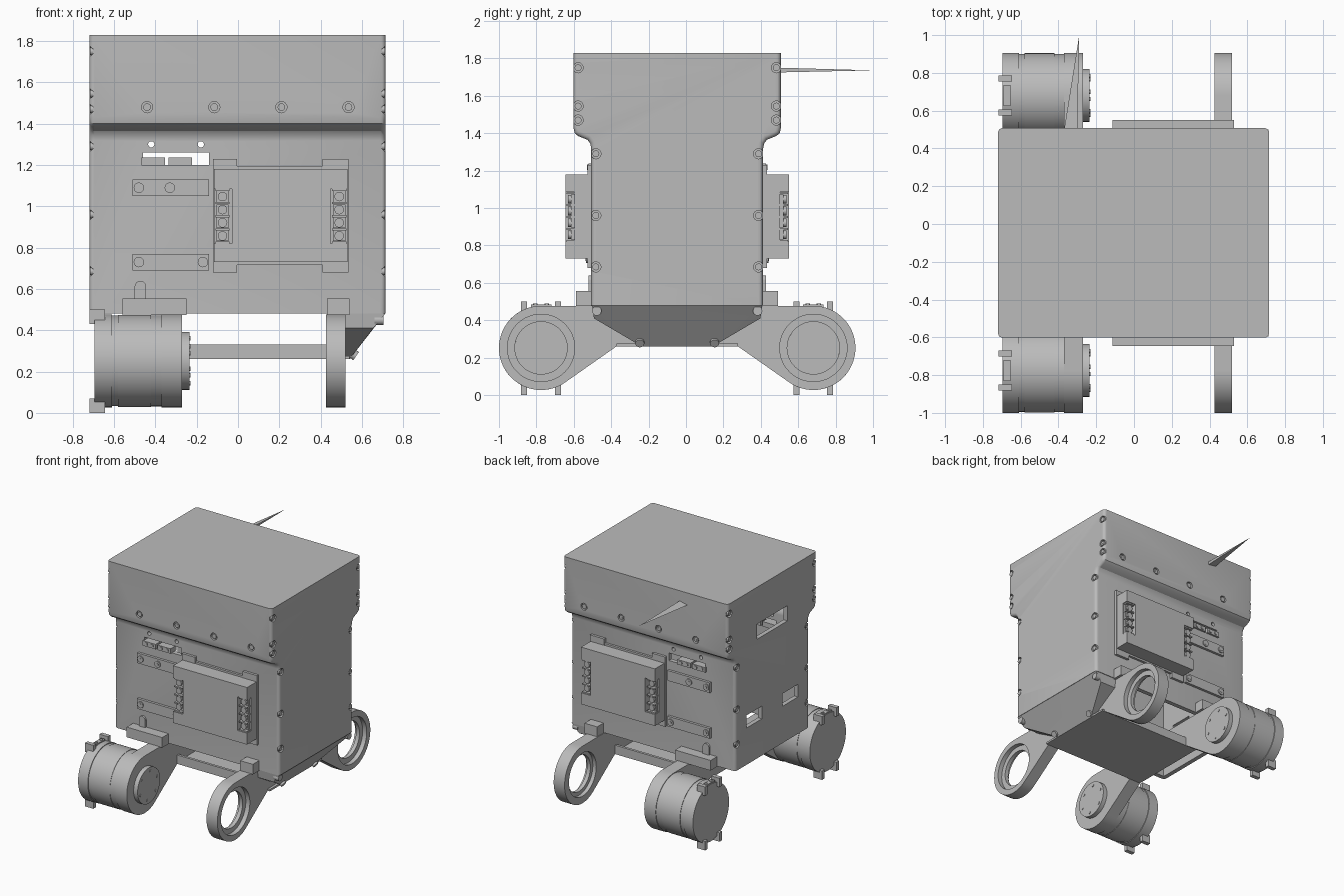
import bpy, bmesh, math
from mathutils import Matrix, Vector

cube = bpy.data.objects.get("Cube")
if cube:
    bpy.data.objects.remove(cube, do_unlink=True)

YC = -0.047           # depth centre of the body
SIDES = (-1, 1)       # front, back
HUB_V, HUB_Z, HUB_R = 0.728, 0.252, 0.225

grey = bpy.data.materials.new("light_grey")
grey.use_nodes = True
GREY = (0.5, 0.5, 0.5, 1)
grey.diffuse_color = GREY
grey.node_tree.nodes["Principled BSDF"].inputs["Base Color"].default_value = GREY
made = []


def finish(name, bm):
    bmesh.ops.recalc_face_normals(bm, faces=bm.faces[:])
    mesh = bpy.data.meshes.new(name)
    bm.to_mesh(mesh)
    bm.free()
    mesh.materials.append(grey)
    ob = bpy.data.objects.new(name, mesh)
    bpy.context.collection.objects.link(ob)
    made.append(ob)
    return ob


def box(bm, xs, ys, zs):
    lo, hi = zip(sorted(xs), sorted(ys), sorted(zs))
    size = Vector(hi) - Vector(lo)
    mid = (Vector(hi) + Vector(lo)) / 2
    bmesh.ops.create_cube(bm, size=1, matrix=Matrix.Translation(mid) @ Matrix.Diagonal(size).to_4x4())


def rod(bm, a, b, r, n=24):
    a, b = Vector(a), Vector(b)
    turn = (b - a).to_track_quat('Z', 'Y').to_matrix().to_4x4()
    bmesh.ops.create_cone(bm, cap_ends=True, segments=n, radius1=r, radius2=r,
                          depth=(b - a).length, matrix=Matrix.Translation((a + b) / 2) @ turn)


def prism(bm, outline, x0, x1):
    """Extrude a (depth, height) outline along x."""
    face = bm.faces.new([bm.verts.new((x0, YC + v, z)) for v, z in outline])
    new = bmesh.ops.extrude_face_region(bm, geom=[face], use_keep_orig=True)["geom"]
    bmesh.ops.translate(bm, vec=(x1 - x0, 0, 0), verts=[g for g in new if isinstance(g, bmesh.types.BMVert)])


def cut(target, bm):
    cutter = finish("cutter", bm)
    made.remove(cutter)
    cutter.hide_render = True
    mod = target.modifiers.new("cut", 'BOOLEAN')
    mod.operation, mod.solver, mod.object = 'DIFFERENCE', 'EXACT', cutter
    bpy.context.view_layer.objects.active = target
    bpy.ops.object.modifier_apply(modifier=mod.name)
    bpy.data.objects.remove(cutter, do_unlink=True)


def face_y(s, v):
    return YC + s * v


# Body shell: stepped profile, hollow and open underneath
def body_outline(inset, bottom):
    half = [(.46, bottom), (.46, 1.32), (.465, 1.345), (.48, 1.365), (.53, 1.385),
            (.548, 1.4), (.555, 1.43), (.555, 1.83 - inset)]
    half = [(v - inset, z) for v, z in half]
    return half + [(-v, z) for v, z in reversed(half)]


bm = bmesh.new()
prism(bm, body_outline(0, .48), -.72, .715)
ends = [e for e in bm.edges if abs(e.verts[0].co.x - e.verts[1].co.x) < .01
        and abs(e.verts[0].co.z - e.verts[1].co.z) > .01]
bmesh.ops.bevel(bm, geom=ends, offset=.025, segments=4, profile=.5, affect='EDGES')
body = finish("body_shell", bm)
bm = bmesh.new()
prism(bm, body_outline(.035, .4), -.685, .68)
cut(body, bm)

# Screw sockets, cable slots and side windows
holes, heads = bmesh.new(), bmesh.new()


def socket(p, d, r=.027):
    p, d = Vector(p), Vector(d)
    rod(holes, p + d * .03, p - d * .018, r)
    rod(heads, p - d * .02, p - d * .004, r * .68, 16)
    rod(heads, p - d * .006, p - d * .003, r * .3, 6)


for s in SIDES:
    for x, d in ((-.72, -1), (.715, 1)):
        for z in (1.75, 1.545, 1.47):
            socket((x, face_y(s, .53), z), (d, 0, 0))
        for z in (1.29, .96, .685):
            socket((x, face_y(s, .435), z), (d, 0, 0))
    for x in (-.44, -.115, .21, .535):
        socket((x, face_y(s, .555), 1.48), (0, s, 0))
    for x in (-.42, -.18):
        rod(holes, (x, face_y(s, .5), 1.3), (x, face_y(s, .4), 1.3), .015)
    box(holes, (-.46, -.14), (face_y(s, .5), face_y(s, .4)), (1.2, 1.26))
    box(holes, (-.75, -.66), (face_y(s, .13), face_y(s, .32)), (.77, .87))
box(holes, (-.75, -.66), (YC - .19, YC + .19), (1.42, 1.54))
cut(body, holes)
finish("body_screws", heads)

# Sloped chin under the left wall, and the floor tray
bm = bmesh.new()
for v in (-1, 1):
    for x, w, z in ((.712, .455, .48), (.655, .445, .41), (.54, .19, .26),
                    (.52, .455, .48), (.52, .445, .41), (.52, .19, .26)):
        bm.verts.new((x, YC + v * w, z))
bmesh.ops.convex_hull(bm, input=bm.verts[:])
finish("chin", bm)
bm = bmesh.new()
for s in SIDES:
    rod(bm, (.66, face_y(s, .43), .45), (.705, face_y(s, .43), .45), .025)
    rod(bm, (.55, face_y(s, .2), .29), (.572, face_y(s, .2), .275), .024)
finish("chin_screws", bm)
bm = bmesh.new()
box(bm, (-.37, .54), (YC - .325, YC + .325), (.26, .275))
for s in SIDES:
    box(bm, (-.37, .52), (face_y(s, .325), face_y(s, .305)), (.26, .33))
finish("floor_tray", bm)

# Twin-ended suspension plates with stepped bearing rings
arc = [math.radians(90 + i * 216 / 36) for i in range(37)]
left_half = [(-HUB_V + HUB_R * math.cos(a), HUB_Z + HUB_R * math.sin(a)) for a in arc] + [(-.325, .26)]
plate = left_half + [(-v, z) for v, z in reversed(left_half)]
for name, x0, x1 in (("left_arm_plate", .425, .52), ("right_arm_plate", -.37, -.27)):
    bm = bmesh.new()
    prism(bm, plate, x0, x1)
    arm = finish(name, bm)
    if x0 > 0:
        for r, a, b in ((.14, x0 - .1, x1 + .1), (.18, x1 - .035, x1 + .1), (.17, x0 - .1, x0 + .03)):
            bm = bmesh.new()
            for s in SIDES:
                rod(bm, (a, face_y(s, HUB_V), HUB_Z), (b, face_y(s, HUB_V), HUB_Z), r, 48)
            cut(arm, bm)

# Hinge blocks where the plates meet the body
bm = bmesh.new()
for s in SIDES:
    for xs in ((-.56, -.25), (.43, .54)):
        box(bm, xs, (face_y(s, .455), face_y(s, .54)), (.475, .555))
    box(bm, (-.5, -.445), (face_y(s, .455), face_y(s, .475)), (.55, .615))
    rod(bm, (-.4725, face_y(s, .455), .612), (-.4725, face_y(s, .475), .612), .0275)
finish("hinge_blocks", bm)

# Hub motors with clips, hub face and bolts
for s, side in zip(SIDES, ("front", "back")):
    y = face_y(s, HUB_V)
    bm = bmesh.new()
    for a, b, r in ((-.695, -.61, .225), (-.61, -.58, .219), (-.58, -.42, .223),
                    (-.42, -.32, .22), (-.32, -.275, .215), (-.275, -.235, .14)):
        rod(bm, (a, y, HUB_Z), (b, y, HUB_Z), r, 64)
    for i in range(6):
        t = math.radians(60 * i + 20)
        bolt = (y + .11 * math.cos(t), HUB_Z + .11 * math.sin(t))
        rod(bm, (-.24, *bolt), (-.231, *bolt), .011, 12)
    finish(side + "_motor", bm)
    bm = bmesh.new()
    for v in (-.09, .09):
        for zs in ((.43, .5), (0, .07)):
            box(bm, (-.718, -.645), (y + v - .016, y + v + .016), zs)
    box(bm, (-.69, -.655), (y - .055, y + .055), (.46, .485))
    for v in (-.03, .03):
        rod(bm, (-.672, y + v, .48), (-.672, y + v, .49), .012, 12)
    finish(side + "_motor_clips", bm)

    # Control box on the wall, with notched terminal strips
    bm = bmesh.new()
    box(bm, (-.115, .53), (face_y(s, .475), face_y(s, .598)), (.73, 1.18))
    unit = finish(side + "_control_box", bm)
    bm = bmesh.new()
    for xs in ((-.2, -.03), (.447, .6)):
        box(bm, xs, (face_y(s, .55), face_y(s, .7)), (.82, 1.085))
    cut(unit, bm)
    bm = bmesh.new()
    for x in (-.075, .49):
        for i in range(5):
            z = .825 + i * .0635
            box(bm, (x - .035, x + .035), (face_y(s, .545), face_y(s, .592)), (z - .005, z + .005))
        for i in range(4):
            z = .857 + i * .0635
            box(bm, (x - .03, x + .03), (face_y(s, .545), face_y(s, .568)), (z - .026, z + .026))
            rod(bm, (x, face_y(s, .56), z), (x, face_y(s, .585), z), .023, 16)
    finish(side + "_terminals", bm)

    # Mounting bracket behind the box
    bm = bmesh.new()
    box(bm, (-.09, .51), (face_y(s, .455), face_y(s, .478)), (.715, 1.195))
    for xs in ((-.12, -.005), (.41, .535)):
        box(bm, xs, (face_y(s, .455), face_y(s, .48)), (.68, 1.23))
    finish(side + "_box_bracket", bm)

    # Mounting rails and cable connectors
    bm = bmesh.new()
    for zc, screws in ((1.09, (-.48, -.33)), (.73, (-.48, -.17))):
        box(bm, (-.51, -.14), (face_y(s, .455), face_y(s, .48)), (zc - .04, zc + .04))
        for x in screws:
            rod(bm, (x, face_y(s, .47), zc), (x, face_y(s, .488), zc), .025)
            rod(bm, (x, face_y(s, .48), zc), (x, face_y(s, .491), zc), .012, 6)
    finish(side + "_rails", bm)
    bm = bmesh.new()
    for x in (-.41, -.28):
        box(bm, (x - .057, x + .057), (face_y(s, .4), face_y(s, .475)), (1.198, 1.237))
        for d in (-.026, .026):
            rod(bm, (x + d, face_y(s, .47), 1.218), (x + d, face_y(s, .482), 1.218), .014, 12)
    finish(side + "_connectors", bm)

# Thin spike at the back of the lid
bm = bmesh.new()
for p in ((-.37, .5, 1.735), (-.3, .5, 1.725), (-.3, .5, 1.75), (-.29, 1.0, 1.736)):
    bm.verts.new(p)
bmesh.ops.convex_hull(bm, input=bm.verts[:])
finish("rear_spike", bm)

# Smooth round parts, keep hard edges
bpy.ops.object.select_all(action='DESELECT')
for ob in made:
    ob.select_set(True)
bpy.context.view_layer.objects.active = made[0]
bpy.ops.object.shade_smooth_by_angle(angle=math.radians(30))
